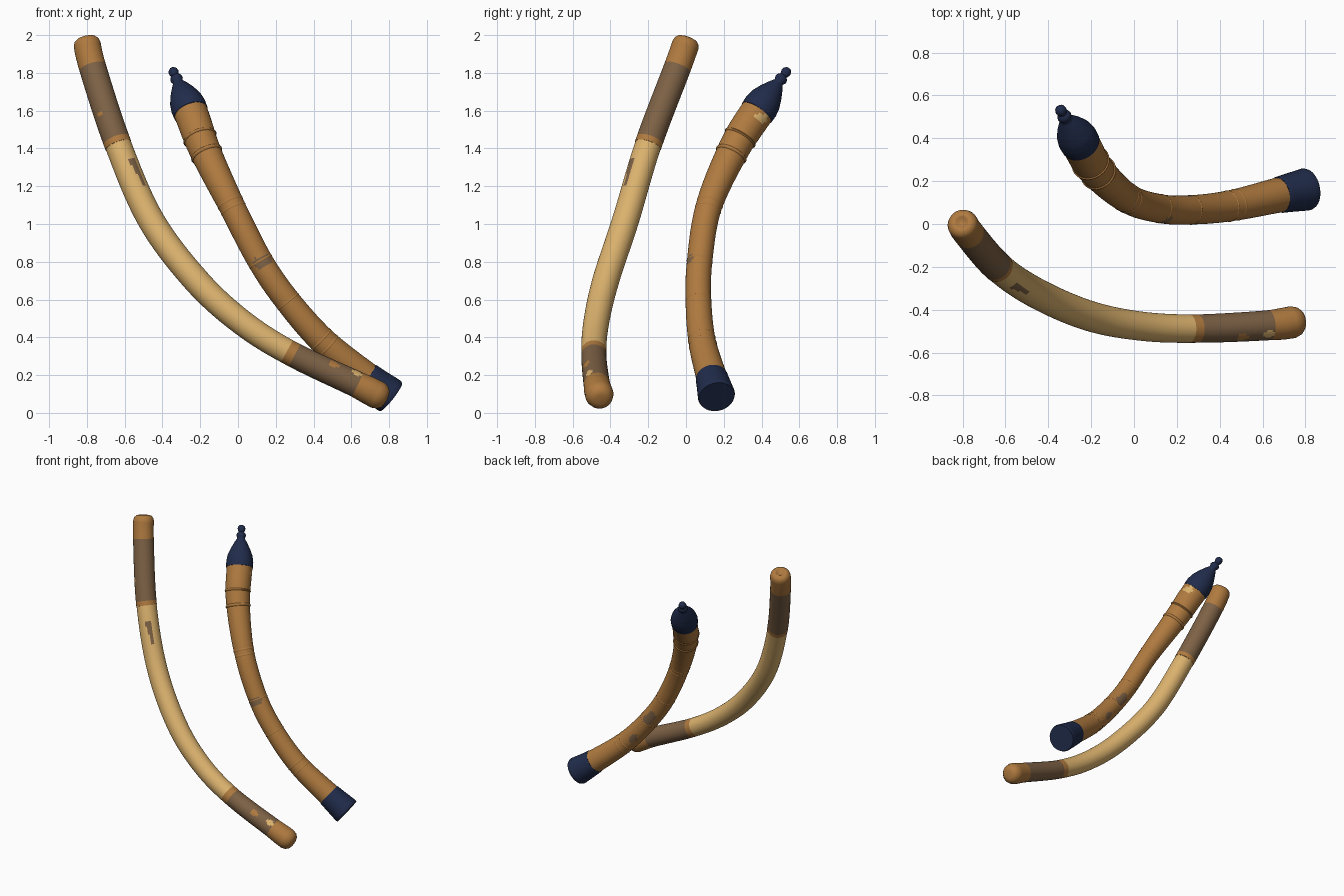
import bpy, bmesh, math
from mathutils import Vector

cube = bpy.data.objects.get("Cube")
if cube:
    bpy.data.objects.remove(cube)


def material(name, rgb):
    m = bpy.data.materials.new(name)
    m.use_nodes = True
    m.diffuse_color = (*rgb, 1)
    m.node_tree.nodes["Principled BSDF"].inputs["Base Color"].default_value = (*rgb, 1)
    return m


amber = material("amber brown", (0.43, 0.195, 0.05))
tan = material("pale tan", (0.71, 0.445, 0.155))
umber = material("worn umber", (0.205, 0.12, 0.06))
navy = material("dark navy", (0.015, 0.025, 0.07))

SIDES = 40


def point_at(path, u):
    """Smooth curve through the path points; whole u values hit the points."""
    pts = [2 * path[0] - path[1]] + path + [2 * path[-1] - path[-2]]
    i = min(max(int(u), 0), len(path) - 2)
    t = u - i
    a, b, c, d = pts[i:i + 4]
    return 0.5 * (2 * b + (c - a) * t + (2 * a - 5 * b + 4 * c - d) * t ** 2
                  + (3 * b - a - 3 * c + d) * t ** 3)


def near(p, a, b, dist):
    ab = b - a
    t = min(max((p - a).dot(ab) / ab.length_squared, 0), 1)
    return (p - a - ab * t).length < dist


def sweep(name, path, profile, mat, patches=()):
    """Round tube along the path, with (u, radius) stations and coloured patches."""
    stations = []
    for (u0, r0), (u1, r1) in zip(profile, profile[1:]):
        gap = (point_at(path, u1) - point_at(path, u0)).length
        n = max(1, math.ceil(gap / 0.018))
        stations += [(u0 + (u1 - u0) * k / n, r0 + (r1 - r0) * k / n) for k in range(n)]
    stations.append(profile[-1])
    bm = bmesh.new()
    rows = []
    for u, r in stations:
        c = point_at(path, u)
        e = 0.004
        axis = (point_at(path, u + e) - point_at(path, u - e)).normalized()
        side = axis.cross(Vector((0, 1, 0))).normalized()
        up = axis.cross(side)
        if r == 0:
            rows.append([bm.verts.new(c)])
            continue
        rows.append([bm.verts.new(c + r * (math.cos(a) * side + math.sin(a) * up))
                     for a in (2 * math.pi * k / SIDES for k in range(SIDES))])
    for lo, hi in zip(rows, rows[1:]):
        for k in range(SIDES):
            j = (k + 1) % SIDES
            if len(lo) == 1:
                bm.faces.new((lo[0], hi[j], hi[k]))
            elif len(hi) == 1:
                bm.faces.new((lo[k], lo[j], hi[0]))
            else:
                bm.faces.new((lo[k], lo[j], hi[j], hi[k]))
    mats = [mat]
    for a, b, dist, m in patches:
        if m not in mats:
            mats.append(m)
        for f in bm.faces:
            if near(f.calc_center_median(), Vector(a), Vector(b), dist):
                f.material_index = mats.index(m)
    bmesh.ops.recalc_face_normals(bm, faces=bm.faces)
    # Open sleeves: make sure the outside faces away from the path
    me = bpy.data.meshes.new(name)
    bm.faces.ensure_lookup_table()
    mid = bm.faces[len(bm.faces) // 2]
    u_mid = min((s[0] for s in stations),
                key=lambda u: (point_at(path, u) - mid.calc_center_median()).length)
    if mid.normal.dot(mid.calc_center_median() - point_at(path, u_mid)) < 0:
        bmesh.ops.reverse_faces(bm, faces=bm.faces)
    bm.to_mesh(me)
    bm.free()
    for m in mats:
        me.materials.append(m)
    ob = bpy.data.objects.new(name, me)
    bpy.context.collection.objects.link(ob)
    bpy.ops.object.select_all(action='DESELECT')
    ob.select_set(True)
    bpy.context.view_layer.objects.active = ob
    bpy.ops.object.shade_smooth_by_angle(angle=math.radians(50))
    return ob


# Long plain rod, from its upper end to its lower end
rod = [Vector(p) for p in (
    (-0.805, 0.01, 1.985), (-0.77, -0.045, 1.83), (-0.635, -0.20, 1.42),
    (-0.46, -0.32, 1.02), (-0.22, -0.425, 0.70), (0.02, -0.475, 0.48),
    (0.28, -0.488, 0.315), (0.63, -0.472, 0.15), (0.785, -0.45, 0.07))]
sweep("rod_upper_tip", rod, [(0.10, 0), (0.09, 0.015), (0.02, 0.027), (0, 0.035),
      (0.03, 0.052), (0.12, 0.066), (0.28, 0.072), (1, 0.072)], amber)
sweep("rod_upper_grip", rod, [(1, 0.072), (1.94, 0.072)], umber,
      [((-0.72, -0.17, 1.57), (-0.72, -0.18, 1.58), 0.028, amber)])
sweep("rod_upper_edge", rod, [(1.94, 0.072), (2.01, 0.072)], amber)
sweep("rod_shaft", rod, [(2.01, 0.07), (3, 0.071), (4, 0.071), (5, 0.068), (5.93, 0.066)], tan,
      [((-0.555, -0.295, 1.34), (-0.485, -0.33, 1.22), 0.022, umber)])
sweep("rod_lower_edge", rod, [(5.93, 0.066), (6.06, 0.066)], amber)
sweep("rod_lower_grip", rod, [(6.06, 0.066), (7, 0.07)], umber,
      [((0.50, -0.53, 0.26), (0.51, -0.53, 0.26), 0.024, amber),
       ((0.62, -0.51, 0.21), (0.64, -0.51, 0.20), 0.018, tan)])
sweep("rod_lower_tip", rod, [(7, 0.07), (7.3, 0.074), (7.65, 0.075), (7.85, 0.066),
      (7.96, 0.05), (8, 0.03), (8, 0)], amber)

# Ringed horn, from its finial to its wide end
horn = [Vector(p) for p in (
    (-0.35, 0.545, 1.825), (-0.25, 0.375, 1.59), (-0.175, 0.25, 1.39),
    (-0.03, 0.12, 1.09), (0.12, 0.072, 0.80), (0.265, 0.066, 0.59),
    (0.45, 0.085, 0.38), (0.675, 0.135, 0.19), (0.81, 0.163, 0.085))]
sweep("horn_finial", horn, [(0, 0), (0.015, 0.015), (0.05, 0.024), (0.09, 0.027),
      (0.14, 0.023), (0.17, 0.018), (0.20, 0.03), (0.25, 0.034), (0.29, 0.028), (0.31, 0.026),
      (0.40, 0.043), (0.54, 0.066), (0.70, 0.086), (0.85, 0.094), (1, 0.093)], navy)
sweep("horn_body", horn, [(1, 0.09), (1.5, 0.088), (2, 0.083), (3, 0.069), (4, 0.067),
      (5, 0.068), (6, 0.072), (7, 0.082)], amber,
      [((0.10, 0.0, 0.79), (0.17, 0.01, 0.82), 0.03, umber),
       ((0.20, 0.14, 0.66), (0.24, 0.135, 0.61), 0.035, umber),
       ((0.34, 0.14, 0.46), (0.36, 0.14, 0.44), 0.025, umber),
       ((-0.18, 0.34, 1.57), (-0.17, 0.41, 1.56), 0.026, tan)])
sweep("horn_base", horn, [(7, 0.083), (7.05, 0.086), (7.5, 0.093), (7.93, 0.099),
      (8, 0.095), (8, 0)], navy)

# Raised rings around the horn
for i, (u, r) in enumerate([(1.70, 0.086), (2.08, 0.082), (2.93, 0.070), (3.04, 0.069),
                            (4.0, 0.067), (5.0, 0.068), (5.95, 0.072), (6.12, 0.073)]):
    h = 0.008 if i < 2 else 0.004
    w = 0.035 if i < 2 else 0.025
    sweep(f"horn_ring_{i + 1}", horn,
          [(u + k * w, r - 0.002 + h * (1 - k * k)) for k in (-1, -0.5, 0, 0.5, 1)], amber)
